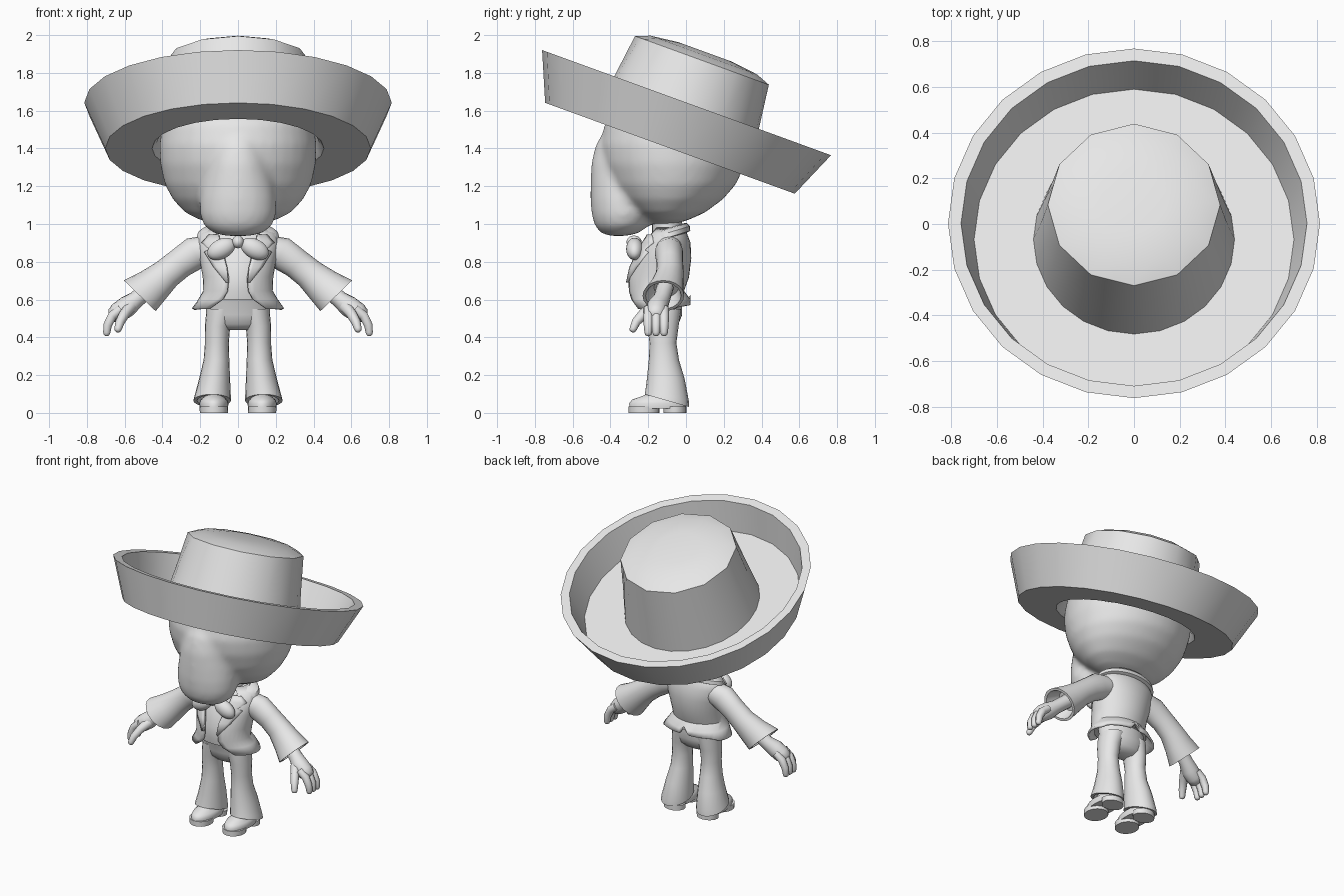
import bpy, bmesh, math
from mathutils import Matrix, Vector

cube = bpy.data.objects.get("Cube")
if cube:
    bpy.data.objects.remove(cube)

grey = bpy.data.materials.new("plain_grey")
grey.use_nodes = True
grey.diffuse_color = (0.8, 0.8, 0.8, 1)
grey.node_tree.nodes["Principled BSDF"].inputs["Base Color"].default_value = (0.8, 0.8, 0.8, 1)


def finish(bm, name, angle=40):
    bmesh.ops.recalc_face_normals(bm, faces=bm.faces[:])
    mesh = bpy.data.meshes.new(name)
    bm.to_mesh(mesh)
    bm.free()
    mesh.materials.append(grey)
    obj = bpy.data.objects.new(name, mesh)
    bpy.context.collection.objects.link(obj)
    bpy.ops.object.select_all(action='DESELECT')
    obj.select_set(True)
    bpy.context.view_layer.objects.active = obj
    bpy.ops.object.shade_smooth_by_angle(angle=math.radians(angle))
    return obj


def skin(bm, rows, closed=True, cap=True):
    """Bridge rows of points with quads and close both ends."""
    rows = [[bm.verts.new(p) for p in row] for row in rows]
    n = len(rows[0])
    for a, b in zip(rows, rows[1:]):
        for i in range(n if closed else n - 1):
            j = (i + 1) % n
            bm.faces.new((a[i], a[j], b[j], b[i]))
    if cap:
        bm.faces.new(rows[0])
        bm.faces.new(rows[-1])


def loft(bm, rings, seg=20, side=1):
    """Rings are x, y, z, rx, ry, then optional tilts about x and y in degrees."""
    rows = []
    for x, y, z, rx, ry, *tilt in rings:
        tx, ty = (tilt + [0, 0])[:2]
        m = (Matrix.Translation((x, y, z)) @ Matrix.Rotation(math.radians(ty), 4, 'Y')
             @ Matrix.Rotation(math.radians(tx), 4, 'X'))
        row = []
        for i in range(seg):
            t = math.tau * i / seg
            p = m @ Vector((rx * math.cos(t), ry * math.sin(t), 0))
            row.append((p.x * side, p.y, p.z))
        rows.append(row)
    skin(bm, rows)


def tube(bm, path, side=1, seg=10):
    """Round limb through x, y, z, radius points with a rounded tip."""
    pts = [Vector(p[:3]) for p in path]
    radii = [p[3] for p in path]
    d = (pts[-1] - pts[-2]).normalized()
    pts += [pts[-1] + d * radii[-1] * 0.6, pts[-1] + d * radii[-1] * 0.9]
    radii += [radii[-1] * 0.8, radii[-1] * 0.4]
    rows = []
    for k, (p, r) in enumerate(zip(pts, radii)):
        q = (pts[min(k + 1, len(pts) - 1)] - pts[max(k - 1, 0)]).to_track_quat('Z', 'Y')
        row = []
        for i in range(seg):
            t = math.tau * i / seg
            v = p + q @ Vector((r * math.cos(t), r * math.sin(t), 0))
            row.append((v.x * side, v.y, v.z))
        rows.append(row)
    skin(bm, rows)


# Wide hat: one turned profile, crown top twelve sided, tipped back
profile = [(.3, .46), (.345, .44), (.385, .25), (.43, .03), (.455, 0), (.703, 0),
           (.814, .257), (.757, .257), (.7, .05), (.44, .05), (.407, .26),
           (.377, .495), (.3, .525), (.15, .543)]
bm = bmesh.new()
rows = []
for r, w in profile:
    row = []
    for i in range(24):
        k = r * (math.cos(math.pi / 12) if w > .4 and i % 2 else 1)
        t = math.tau * i / 24
        row.append((k * math.cos(t), k * math.sin(t), w))
    rows.append(row)
skin(bm, rows)
bm.transform(Matrix.Translation((0, -.085, 1.401)) @ Matrix.Rotation(math.radians(-20), 4, 'X'))
finish(bm, "hat", 32)

# Head with a drooping muzzle, fused into one smooth form
bm = bmesh.new()
loft(bm, [(0, y, z, rx, ry) for z, y, rx, ry in [
    (1.0, -.12, .1, .06), (1.02, -.1, .2, .11), (1.06, -.09, .28, .19),
    (1.13, -.08, .345, .275), (1.21, -.07, .388, .335), (1.32, -.065, .413, .38),
    (1.42, -.06, .416, .395), (1.53, -.05, .4, .38), (1.65, -.03, .33, .31),
    (1.75, 0, .2, .2)]], 40)
loft(bm, [(0, y, z, rx, ry) for z, y, rx, ry in [
    (.937, -.36, .07, .05), (.953, -.35, .13, .1), (.99, -.34, .18, .143),
    (1.05, -.335, .202, .165), (1.13, -.335, .202, .171), (1.22, -.33, .19, .175),
    (1.32, -.32, .17, .182), (1.42, -.31, .15, .168), (1.53, -.27, .12, .14)]], 32)
head = finish(bm, "head", 80)
fuse = head.modifiers.new("fuse", 'REMESH')
fuse.mode = 'VOXEL'
fuse.voxel_size = .018
fuse.use_smooth_shade = True
soften = head.modifiers.new("soften", 'SMOOTH')
soften.iterations = 10

# Jacket rings: z, y, rx, ry, half width of the front opening
jacket = [(.55, -.13, .238, .15, .15), (.6, -.14, .203, .155, .08), (.645, -.16, .177, .143, .055),
          (.72, -.148, .18, .157, .05), (.82, -.125, .198, .146, .07), (.9, -.105, .212, .122, .1),
          (.945, -.1, .195, .1, .12), (.975, -.09, .13, .08, .08)]
bm = bmesh.new()
rows = []
for k, (z, y, rx, ry, gap) in enumerate(jacket):
    a = math.asin(gap / rx)
    row = []
    for i in range(33):
        t = a + (math.tau - 2 * a) * i / 32
        x = rx * math.sin(t)
        # small vent at the back of the hem, with the back raised a little
        lift = (.05 * max(0, 1 - abs(x) / .03) + .02 * max(0, -math.cos(t))) if k == 0 else 0
        if k == 0 and math.cos(t) < 0 and abs(x) > .2:
            lift = 0
        row.append((x, y - ry * math.cos(t), z + (lift if math.cos(t) < 0 else 0)))
    rows.append(row)
skin(bm, rows, closed=False, cap=False)
shell = finish(bm, "jacket").modifiers.new("cloth", 'SOLIDIFY')
shell.thickness = .014
shell.offset = 0

# Shirt beneath the jacket, and neck
bm = bmesh.new()
loft(bm, [(0, y, z, rx - .018, ry - .018) for z, y, rx, ry, gap in jacket[1:]], 28)
finish(bm, "shirt")
bm = bmesh.new()
loft(bm, [(0, -.1, .92, .115, .08), (0, -.1, .99, .105, .08), (0, -.1, 1.06, .1, .08)])
finish(bm, "neck")

# Turned-down collar, higher at the back
bm = bmesh.new()
loft(bm, [(0, -.09, z, rx, ry, 17) for z, rx, ry in [
    (.925, .19, .1), (.93, .218, .118), (.955, .212, .115), (.975, .185, .1),
    (.98, .15, .085), (.95, .13, .07)]], 28)
finish(bm, "collar", 35)


def chest(x, z):
    """Front depth of the jacket at a given width and height."""
    for a, b in zip(jacket, jacket[1:]):
        if z <= b[0]:
            f = (z - a[0]) / (b[0] - a[0])
            y, rx, ry = (a[i] + (b[i] - a[i]) * f for i in (1, 2, 3))
            return y - ry * math.sqrt(max(0, 1 - (x / rx) ** 2))


# Trousers seat
bm = bmesh.new()
loft(bm, [(0, -.12, .44, .1, .05), (0, -.12, .47, .155, .08), (0, -.12, .52, .17, .1),
          (0, -.125, .58, .167, .105), (0, -.14, .64, .16, .12)], 28)
finish(bm, "trousers_seat", 60)

for side, label in ((1, "left"), (-1, "right")):
    # Notched lapel
    bm = bmesh.new()
    rows = []
    for z, inner, outer in [(.94, .1, .15), (.9, .095, .19), (.865, .085, .15),
                            (.85, .08, .175), (.77, .058, .125), (.69, .05, .06)]:
        xs = [inner + (outer - inner) * i / 4 for i in range(5)]
        rows.append([(x * side, chest(x, z) - .012, z) for x in xs])
    skin(bm, rows, closed=False, cap=False)
    fold = finish(bm, label + "_lapel").modifiers.new("cloth", 'SOLIDIFY')
    fold.thickness = .016
    fold.offset = 0

    # Bow loop
    bm = bmesh.new()
    tilt = Matrix.Rotation(math.radians(28 * side), 4, 'Y')
    bmesh.ops.create_uvsphere(bm, u_segments=20, v_segments=12, radius=1, matrix=(
        Matrix.Translation((.088 * side, -.272, .868)) @ tilt @ Matrix.Diagonal((.08, .045, .052, 1))))
    finish(bm, label + "_bow_loop", 60)

    # Flared sleeve with a hollow cuff
    bm = bmesh.new()
    loft(bm, [(.16, -.09, .865, .075, .07, 0, 105), (.23, -.09, .845, .088, .075, 0, 118),
              (.31, -.085, .79, .08, .07, 0, 128), (.38, -.085, .735, .082, .074, 0, 134),
              (.45, -.1, .675, .098, .088, 0, 135), (.52, -.12, .62, .117, .11, 0, 136),
              (.52, -.12, .62, .1, .094, 0, 136), (.46, -.105, .665, .07, .065, 0, 135)], 20, side)
    finish(bm, label + "_sleeve")

    # Hand: palm, three curled fingers and a thumb
    bm = bmesh.new()
    tube(bm, [(.46, -.11, .665, .045), (.54, -.13, .6, .045), (.585, -.15, .565, .056),
              (.635, -.16, .53, .054)], side, 14)
    for i in range(3):
        y = -.2 + .042 * i
        tube(bm, [(.62, y, .55, .026), (.665, y, .515, .026), (.69, y, .465, .024),
                  (.695, y, .425, .02)], side)
    tube(bm, [(.57, -.17, .56, .034), (.6, -.225, .525, .028), (.625, -.265, .48, .024),
              (.635, -.28, .445, .02)], side)
    finish(bm, label + "_hand", 60)

    # Flared trouser leg with a sloping hollow hem
    bm = bmesh.new()
    loft(bm, [(.085, -.12, .55, .082, .095), (.108, -.122, .46, .067, .083),
              (.112, -.122, .37, .063, .071), (.114, -.117, .28, .068, .08),
              (.124, -.107, .18, .082, .1), (.134, -.1, .09, .096, .118, -13),
              (.137, -.101, .065, .099, .122, -16), (.137, -.101, .065, .08, .1, -16),
              (.13, -.1, .11, .06, .08, -10)], 20, side)
    finish(bm, label + "_trouser_leg")

    # Shoe with separate sole and heel
    bm = bmesh.new()
    loft(bm, [(.128, -.15, .022, .074, .148), (.128, -.15, .05, .078, .151),
              (.128, -.147, .07, .07, .138), (.128, -.135, .088, .048, .1),
              (.128, -.1, .12, .045, .06)], 24, side)
    finish(bm, label + "_shoe", 50)
    for part, y, ry in (("sole", -.222, .082), ("heel", -.058, .06)):
        bm = bmesh.new()
        loft(bm, [(.128, y, 0, .074, ry), (.128, y, .035, .076, ry)], 20, side)
        finish(bm, label + "_shoe_" + part)

# Bow knot
bm = bmesh.new()
bmesh.ops.create_uvsphere(bm, u_segments=16, v_segments=10, radius=1, matrix=(
    Matrix.Translation((0, -.275, .905)) @ Matrix.Diagonal((.032, .04, .034, 1))))
finish(bm, "bow_knot", 60)
